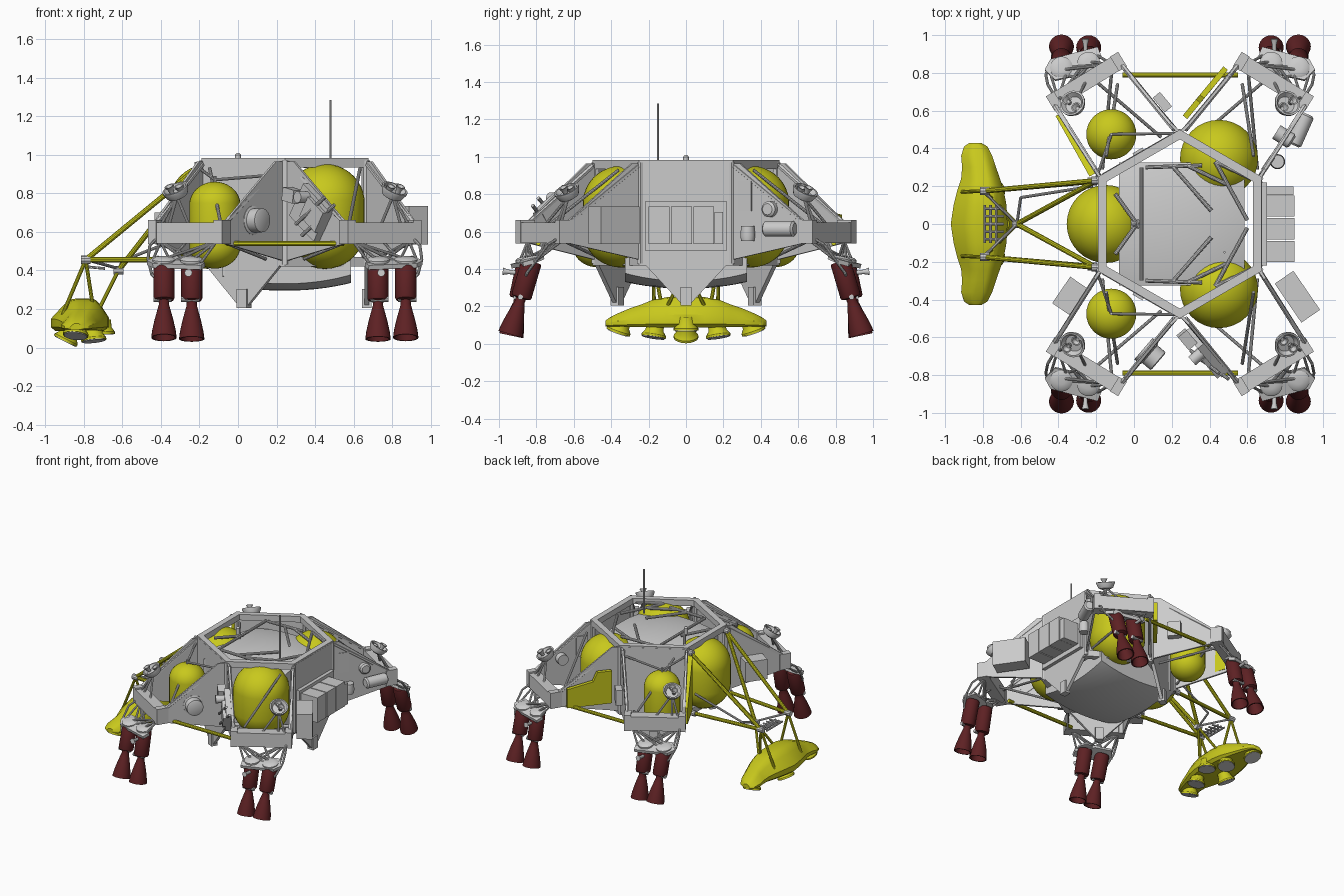
import bpy, bmesh
from math import pi, sin, cos, radians, atan2
from mathutils import Vector as V, Matrix

if "Cube" in bpy.data.objects:
    bpy.data.objects.remove(bpy.data.objects["Cube"])

def material(name, c):
    m = bpy.data.materials.new(name)
    m.diffuse_color = (*c, 1)
    m.use_nodes = True
    m.node_tree.nodes["Principled BSDF"].inputs["Base Color"].default_value = m.diffuse_color
    return m
YEL = material("yellow", (0.58, 0.58, 0.012))
RED = material("dark_red", (0.11, 0.015, 0.017))
CX = 0.243   # axis of the hexagonal core

def finish(name, bm, mat=None):
    bmesh.ops.remove_doubles(bm, verts=bm.verts, dist=1e-5)
    bmesh.ops.recalc_face_normals(bm, faces=bm.faces)
    for f in bm.faces:
        f.smooth = True
    for e in bm.edges:
        e.smooth = len(e.link_faces) == 2 and e.calc_face_angle(0) < radians(32)
    me = bpy.data.meshes.new(name)
    bm.to_mesh(me)
    bm.free()
    ob = bpy.data.objects.new(name, me)
    bpy.context.collection.objects.link(ob)
    if mat:
        me.materials.append(mat)
    return ob

def loft(bm, rings, caps=True):
    rv = [[bm.verts.new(p) for p in r] for r in rings]
    n = len(rv[0])
    for a, b in zip(rv, rv[1:]):
        for i in range(n):
            bm.faces.new((a[i], a[(i + 1) % n], b[(i + 1) % n], b[i]))
    if caps:
        bm.faces.new(rv[0])
        bm.faces.new(rv[-1])

def add_lathe(bm, prof, o, axis=(0, 0, 1), seg=24, start=0, caps=True):
    q = V((0, 0, 1)).rotation_difference(V(axis).normalized())
    loft(bm, [[V(o) + q @ V((r * cos(start + 2 * pi * i / seg), r * sin(start + 2 * pi * i / seg), h))
               for i in range(seg)] for r, h in prof], caps)

def lathe(name, prof, o, axis=(0, 0, 1), mat=None, **k):
    bm = bmesh.new()
    add_lathe(bm, prof, o, axis, **k)
    return finish(name, bm, mat)

def rods(name, pairs, r, mat=None, seg=10):
    bm = bmesh.new()
    for a, b in pairs:
        d = V(b) - V(a)
        add_lathe(bm, [(r, 0), (r, d.length)], a, d, seg)
    return finish(name, bm, mat)

def box(name, c, size, ang=0, mat=None, tilt=0):
    bm = bmesh.new()
    bmesh.ops.create_cube(bm, size=1, matrix=Matrix.Translation(c) @ Matrix.Rotation(ang, 4, 'Z')
                          @ Matrix.Rotation(tilt, 4, 'Y') @ Matrix.Diagonal((*size, 1)))
    return finish(name, bm, mat)

def plate(name, pts, t, mat=None):
    pts = [V(p) for p in pts]
    n = (pts[1] - pts[0]).cross(pts[2] - pts[0]).normalized() * t / 2
    bm = bmesh.new()
    loft(bm, [[p - n for p in pts], [p + n for p in pts]])
    return finish(name, bm, mat)

def capsule(name, o, r, half, dome, mat):   # cylinder with elliptical ends
    prof = []
    for i in range(20):
        a = radians(-90 + 180 * i / 19)
        prof.append((max(r * cos(a), .001), dome * sin(a) + (half - dome) * (1 if a > 0 else -1)))
    return lathe(name, prof, o, mat=mat, seg=32)

def hexpt(k, z, r=.5):   # corner k of the core hexagon
    a = radians(30 + 60 * k)
    return V((CX + r * cos(a), r * sin(a), z))

# Hexagonal frame rings
for nm, z0, z1 in (("top_ring", .935, .982), ("bottom_ring", .42, .47)):
    lathe(nm, [(.5, z0), (.5, z1), (.448, z1), (.448, z0), (.5, z0)], (CX, 0, 0), seg=6, start=pi / 6, caps=False)
rods("corner_posts", [(hexpt(k, .43, .485), hexpt(k, .97, .485)) for k in range(6)], .022, seg=6)
# Three closed walls, each with a pointed gusset and a foot
up = lambda p, z: V((p.x, p.y, z))
for k in (5, 1, 3):
    a, b = hexpt(k, 0, .49), hexpt(k + 1, 0, .49)
    m = (a + b) / 2
    plate("core_wall", [up(a, .42), up(b, .42), up(b, .97), up(a, .97)], .02)
    plate("wall_gusset", [up(m.lerp(a, .92), .43), up(m.lerp(b, .92), .43), up(m.lerp(b, .12), .22), up(m.lerp(a, .12), .22)], .025)
    box("gusset_foot", (m.x, m.y, .255), (.05, .06, .1), atan2(m.y, m.x - CX))

# Domed centre body trimmed to a box
bm = bmesh.new()
bmesh.ops.create_uvsphere(bm, u_segments=72, v_segments=40, radius=1,
                          matrix=Matrix.Translation((CX, 0, .61)) @ Matrix.Diagonal((.7, .7, .315, 1)))
for co, no in (((-.08, 0, 0), (-1, 0, 0)), ((.585, 0, 0), (1, 0, 0)), ((0, .325, 0), (0, 1, 0)), ((0, -.325, 0), (0, -1, 0))):
    g = bm.verts[:] + bm.edges[:] + bm.faces[:]
    bmesh.ops.bisect_plane(bm, geom=g, plane_co=co, plane_no=no, clear_outer=True)
    bmesh.ops.holes_fill(bm, edges=[e for e in bm.edges if e.is_boundary])
finish("centre_body", bm)

# Struts across the top ring
st = [((-.1, .16, .95), (.03, -.02, .935)), ((-.1, -.16, .95), (.03, .02, .935)), ((.04, -.3, .95), (.04, .3, .95))]
for s in (1, -1):
    st += [((.06, s * .3, .95), (.36, s * .31, .95)), ((.2, s * .31, .95), (.41, s * .07, .94)),
           ((.28, s * .31, .95), (.49, s * .21, .945)), ((.43, s * .33, .95), (.6, s * .02, .945)), ((.43, s * .33, .95), (.62, s * .24, .95))]
rods("top_struts", st, .011)
rods("antenna_rod", [((.48, -.15, .93), (.48, -.15, 1.285))], .006)
lathe("top_stud", [(.015, .95), (.015, 1.0), (.006, 1.01)], (0, 0, 0))

# Propellant tanks
for x, y in ((.45, .345), (.45, -.345), (-.15, 0)):
    capsule("large_tank", (x, y, .68), .207, .272, .2, YEL)
for s in (1, -1):
    capsule("small_tank", (-.12, s * .475, .635), .133, .225, .12, YEL)
    rods("small_tank_pipes", [((-.12, s * .475, .87), (.24, s * .48, .9)), ((-.12, s * .475, .87), (-.2, s * .24, .93)),
                              ((-.12, s * .475, .84), (-.12, s * .475, .89))], .008)
    rods("side_tie_bar", [((-.06, s * .79, .54), (.55, s * .79, .54))], .014, YEL)

# Four corner outriggers with paired engines
EP = [(.012, 0), (.05, 0), (.055, .012), (.055, .19), (.05, .2), (.028, .205), (.026, .225), (.033, .25), (.049, .31),
      (.061, .365), (.066, .405), (.058, .405), (.02, .24)]
for sx in (-1, 1):
    for sy in (-1, 1):
        P = lambda u, y, z: V((CX + sx * u, sy * y, z))
        yaw = sx * sy * atan2(-.22, .36)
        box("outrigger_beam", P(.495, .755, .595), (.43, .085, .11), yaw)
        box("beam_end_inner", P(.325, .86, .6), (.05, .09, .125), yaw)
        box("beam_end_outer", P(.665, .65, .6), (.05, .09, .125), yaw)
        plate("inner_side_plate", [P(.01, .49, .45), P(.01, .49, .965), P(.05, .53, .965), P(.315, .85, .65), P(.315, .85, .54)], .015)
        plate("outer_side_plate", [P(.425, .25, .45), P(.425, .25, .965), P(.45, .29, .965), P(.675, .64, .65), P(.675, .64, .54)], .015)
        rods("plate_edge_rails", [(P(.03, .5, .95), P(.315, .85, .64)), (P(.43, .26, .95), P(.67, .64, .64))], .014, seg=6)
        rods("bay_struts", [(P(.33, .74, .63), P(.39, .36, .93)), (P(.45, .76, .6), P(.1, .46, .46)), (P(.36, .82, .62), P(.41, .29, .47))], .009)
        # engine mount parallel to the beam, and its truss
        plate("engine_mount", [P(.715, .815, .44), P(.685, .87, .425), P(.435, .935, .415), P(.415, .885, .43), P(.53, .79, .46), P(.66, .76, .465)], .024)
        tr = []
        for u, y in ((.69, .81), (.59, .83), (.5, .86), (.435, .89)):
            tr += [(P(u, y, .44), P(.645, .665, .55)), (P(u, y, .44), P(.355, .845, .55))]
        rods("mount_truss", tr + [(P(.6, .79, .45), P(.5, .75, .56))], .0075)
        for u, y, d in ((.627, .825, .118), (.483, .85, .085)):
            lathe("engine", EP, P(u, y, .44), (0, sy * d, -.4), RED)
            lathe("engine_cap", [(.06, 0), (.06, .015), (.045, .025), (.02, .028)], P(u, y, .443), (0, sy * .2, 1))
            rods("engine_valve", [(P(u - .04, y + .06, .25), P(u + .055, y + .06, .25))], .014)
        lathe("side_thruster", [(.01, -.07), (.012, 0), (.02, .03)], P(.5, .95, .385), (0, sy, .1), seg=12)
        # tilted thruster cluster above the beam
        ax = (sx * .42, sy * .42, 1)
        lathe("cluster_dish", [(.02, -.03), (.055, -.015), (.07, .02), (.07, .03), (.06, .03), (.045, .005)], P(.56, .63, .8), ax)
        for du, dy in ((.028, .015), (-.022, -.022)):
            lathe("cluster_nozzle", [(.012, -.01), (.016, .012), (.027, .032), (.02, .032), (.008, .01)], P(.56 + du, .63 + dy, .81), ax, seg=14)
        rods("cluster_legs", [(P(.56, .63, .785), P(u, y, .64)) for u, y in ((.64, .67), (.5, .75), (.6, .69))], .008)
        # feed pipe bending down to the engines
        pts = [P(.67, .69, .56), P(.7, .74, .53), P(.71, .79, .46), P(.69, .85, .38), P(.66, .86, .35)]
        rods("feed_pipe", list(zip(pts, pts[1:])), .008)
# Yellow cover panels on two rear plates
plate("rear_cover_panel", [(.27, .565, .54), (.27, .565, .8), (.34, .65, .8), (.36, .675, .73), (.485, .825, .69), (.485, .825, .54)], .03, YEL)
plate("left_cover_panel", [(-.22, .26, .5), (-.22, .26, .93), (-.4, .58, .68), (-.4, .58, .55)], .035, YEL)

# Electronics on the right wall
box("avionics_backing", (.69, 0, .63), (.03, .44, .26))
for i, w in enumerate((.15, .15, .15)):
    box("avionics_box", (.7 + w / 2, -.145 + i * .12, .635), (w, .112, .2))
box("avionics_small_box", (.775, .175, .62), (.14, .045, .17))
ang = atan2(.38, .26)
box("battery_box", (.865, -.385, .635), (.25, .12, .2), -ang)
box("left_equipment_box", (-.34, -.38, .62), (.17, .11, .16), ang + pi)
lathe("rear_cylinder", [(.03, -.09), (.042, -.08), (.042, .08), (.03, .09)], (.88, .5, .615), (.4, .9, 0))
lathe("rear_canister", [(.035, -.03), (.04, 0), (.035, .05)], (.76, .33, .58))
lathe("rear_drum", [(.042, -.09), (.042, .0), (.03, .01)], (.83, .44, .72), (.8, -.5, 0))
box("rear_wall_box", (.71, .32, .79), (.09, .03, .16), ang)
# Equipment on the front and rear faces of the plates
lathe("front_canister", [(.075, 0), (.075, .04), (.062, .045), (.062, .1), (.05, .105)], (.05, -.66, .66), (.76, -.65, 0))
t = atan2(-.36, .3)
box("front_instrument_box", (.41, -.72, .69), (.15, .08, .12), t, tilt=.6)
box("front_instrument_base", (.38, -.68, .7), (.24, .04, .2), t, tilt=.6)
box("front_instrument_cap", (.28, -.61, .79), (.09, .06, .07), t, tilt=.2)
lathe("front_instrument_lens", [(.03, 0), (.03, .07), (.022, .07)], (.36, -.68, .78), (-.76, -.65, 0))
rods("front_instrument_bars", [((.33, -.7, .58), (.5, -.82, .74)), ((.3, -.67, .64), (.45, -.79, .78))], .01)
box("rear_plate_box", (.15, .645, .66), (.1, .05, .12), t)

# Boom carrying the radar unit
yl, tips = [], []
for s in (1, -1):
    A, B, C = (-.79, s * .175, .455), (-.2, s * .23, .94), (-.22, s * .225, .455)
    yl += [(A, B), (A, C), ((-.62, 0, .4), B)]
    tips += [A, C, B]
    rods("radar_hanger", [(A, (-.91, s * .17, .17)), (A, (-.75, s * .13, .2)), ((-.62, 0, .4), (-.72, s * .1, .2))], .01, YEL)
rods("boom_struts", yl, .014, YEL)
rods("boom_joints", [(V(p) - V((.025, 0, 0)), V(p) + V((.025, 0, 0))) for p in tips + [(-.62, 0, .4)]], .022)
rods("boom_cables", [((-.62, 0, .41), (-.8, s * .175, .46)) for s in (1, -1)] + [((-.6, .14, .45), (-.22, .2, .6)), ((-.62, 0, .4), (-.6, .14, .45))], .008)
rods("radar_rack", [((-.79, y, .42), (-.69, y, .41)) for y in (-.08, -.04, 0, .04, .08)]
     + [((x, -.1, .415), (x, .1, .415)) for x in (-.79, -.76, -.73)], .007)
# Radar body: lofted stepped cross-sections along y (y, back x, front x, top z)
half = [(0, -.97, -.67, .255), (.1, -.955, -.675, .25), (.18, -.935, -.69, .235), (.24, -.915, -.71, .21),
        (.3, -.91, -.73, .19), (.36, -.915, -.75, .165), (.41, -.9, -.775, .14), (.43, -.87, -.81, .125)]
bm = bmesh.new()
rings = []
for y, x0, x1, zt in [(-a, b, c, d) for a, b, c, d in half[:0:-1]] + half:
    zb = .085 + .02 * abs(y)
    prof = [(.08, 0), (0, .12), (0, .38), (.06, .5), (.22, .8), (.34, .97), (.45, 1), (.68, 1), (.78, .95), (.88, .75), (1, .42), (1, .12), (.92, 0)]
    rings.append([(x0 + (x1 - x0) * a, y, zb + (zt - zb) * b) for a, b in prof])
loft(bm, rings)
finish("radar_body", bm, YEL)
# Downward facing radar dishes
for x, y, z, ax in ((-.885, 0, .055, (-.5, 0, -1)), (-.705, 0, .095, (.0, 0, -1)), (-.84, .355, .085, (-.1, .35, -1)),
                    (-.84, -.355, .085, (-.1, -.35, -1)), (-.75, .17, .06, (.1, .15, -1)), (-.75, -.17, .06, (.1, -.15, -1))):
    lathe("radar_dish", [(.045, -.05), (.05, -.01), (.066, .012), (.066, .024)], (x, y, z), ax, YEL)
    lathe("radar_dish_face", [(.06, .02), (.06, .028)], (x, y, z), ax)
